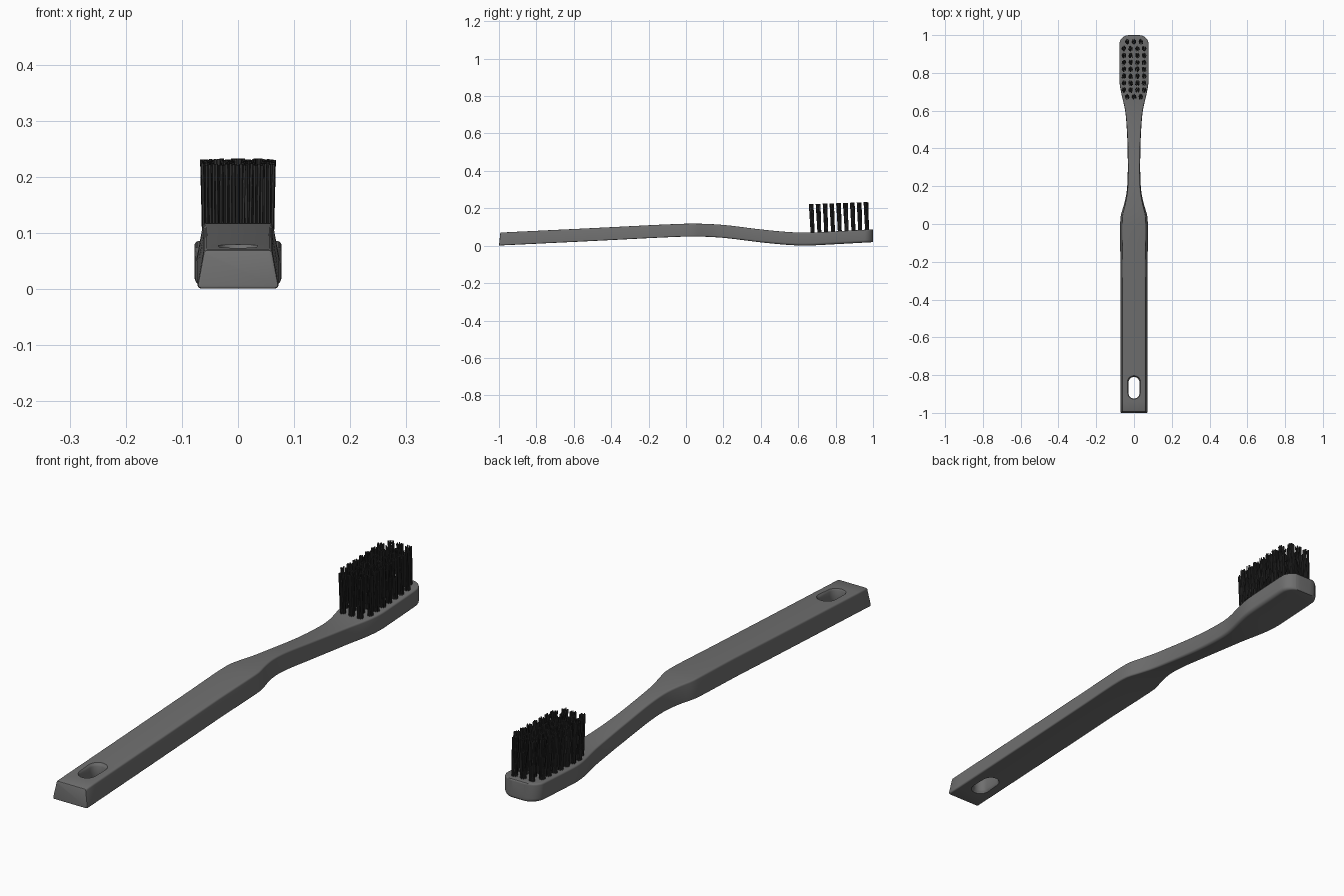
import bpy, bmesh, random
from math import sin, cos, pi, sqrt
from mathutils import Vector

if "Cube" in bpy.data.objects:
    bpy.data.objects.remove(bpy.data.objects["Cube"])

random.seed(4)

def material(name, g):
    m = bpy.data.materials.new(name)
    m.diffuse_color = (g, g, g, 1)
    m.use_nodes = True
    m.node_tree.nodes["Principled BSDF"].inputs["Base Color"].default_value = m.diffuse_color
    return m

def curve(pts, y):
    """Smooth interpolation through (y, value) points."""
    if y <= pts[0][0]:
        return pts[0][1]
    if y >= pts[-1][0]:
        return pts[-1][1]
    n = len(pts)
    i = max(k for k in range(n - 1) if pts[k][0] <= y)
    def slope(k):
        a, b = pts[max(k - 1, 0)], pts[min(k + 1, n - 1)]
        return (b[1] - a[1]) / (b[0] - a[0])
    (y0, v0), (y1, v1) = pts[i], pts[i + 1]
    h = y1 - y0
    t = (y - y0) / h
    return ((2*t**3 - 3*t*t + 1) * v0 + (t**3 - 2*t*t + t) * h * slope(i)
            + (3*t*t - 2*t**3) * v1 + (t**3 - t*t) * h * slope(i + 1))

def loft(bm, rings):
    rows = [[bm.verts.new(p) for p in r] for r in rings]
    n = len(rows[0])
    for a, b in zip(rows, rows[1:]):
        for i in range(n):
            bm.faces.new((a[i], a[(i + 1) % n], b[(i + 1) % n], b[i]))
    bm.faces.new(rows[0][::-1])
    bm.faces.new(rows[-1])

def finish(bm, name, mat=None):
    bmesh.ops.recalc_face_normals(bm, faces=bm.faces[:])
    me = bpy.data.meshes.new(name)
    bm.to_mesh(me)
    bm.free()
    ob = bpy.data.objects.new(name, me)
    bpy.context.collection.objects.link(ob)
    if mat:
        me.materials.append(mat)
    return ob

def activate(ob):
    bpy.ops.object.select_all(action='DESELECT')
    ob.select_set(True)
    bpy.context.view_layer.objects.active = ob

# side profile (underside height), plan half width and top taper along y
BOTTOM = [(-1, .001), (-.5, .025), (-.1, .045), (.05, .049), (.2, .042),
          (.4, .018), (.55, .004), (.65, .001), (.8, .008), (1, .019)]
WIDTH = [(-1, .072), (-.2, .072), (.03, .072), (.1, .054), (.15, .042), (.2, .036),
         (.28, .033), (.4, .034), (.5, .038), (.6, .047), (.7, .069),
         (.75, .0765), (.8, .0775), (1, .0775)]
TAPER = [(-1, .86), (-.5, .86), (0, .86), (.25, .93), (.7, 1), (1, 1)]
LOWER_ROUND = [(-1, .006), (0, .006), (.5, .012), (.75, .014), (1, .014)]
THICK = .069

def section(y, shrink=0.0):
    """Rounded trapezoid cross-section at y."""
    w = curve(WIDTH, y)
    r = .05
    if y > 1 - r:
        w += -r + sqrt(max(r*r - (y - 1 + r)**2, 0))
    wb, wt = w - shrink, w * curve(TAPER, y) - shrink
    z0 = curve(BOTTOM, y) + shrink
    z1 = z0 + THICK - 2 * shrink
    rl = max(curve(LOWER_ROUND, y) - shrink * .5, .002)
    ru = max(.007 - shrink * .5, .002)
    pts = []
    for sx, top, a0 in ((1, 0, -pi/2), (1, 1, 0), (-1, 1, pi/2), (-1, 0, pi)):
        rr, ww = (ru, wt) if top else (rl, wb)
        cx, cz = sx * (ww - rr), (z1 - rr if top else z0 + rr)
        for k in range(6):
            a = a0 + k * pi / 10
            pts.append([cx + rr * cos(a), y, cz + rr * sin(a)])
    if y < -.95:                      # butt end leans back slightly
        for p in pts:
            p[1] += .1 * p[2]
    return pts

# handle, neck and head in one loft
ys = [-.996, -.94, -.8, -.6, -.4, -.2, -.1, -.04, 0, .02]
ys += [.04 + i * .02 for i in range(46)]
ys += [.95 + .05 * sin(a * pi / 2 / 10) for a in range(1, 9)]
rings = [section(-1, .004), section(-.9988, .0012)] + [section(y) for y in ys]
rings += [section(.9965, .0005), section(.9990, .0025), section(.9998, .006)]
bm = bmesh.new()
loft(bm, rings)
handle = finish(bm, "handle", material("handle_grey", .16))

# slotted hanging hole with softened rims
def slot(z, r):
    y0, half = -.867, .028
    pts = []
    for k in range(26):
        a = (k if k < 13 else k - 1) * pi / 12
        pts.append((r * cos(a), y0 + (half if k < 13 else -half) + r * sin(a), z))
    return pts

zb = curve(BOTTOM, -.867)
zt = zb + THICK
bm = bmesh.new()
loft(bm, [slot(zb - .02, .042), slot(zb - .002, .036), slot(zb + .003, .032),
          slot(zb + .009, .029), slot(zt - .009, .029), slot(zt - .003, .032),
          slot(zt + .002, .036), slot(zt + .02, .042)])
cutter = finish(bm, "hole_cutter")
cutter.hide_render = True
mod = handle.modifiers.new("hole", 'BOOLEAN')
mod.operation = 'DIFFERENCE'
mod.solver = 'EXACT'
mod.object = cutter
activate(handle)
bpy.ops.object.modifier_apply(modifier=mod.name)
bpy.data.objects.remove(cutter)
activate(handle)
bpy.ops.object.shade_smooth_by_angle(angle=.6)

# bristles: nine rows of tufts, each tuft a bundle of thin strands
def strand(bm, base, tip, r, sides=6):
    rings = [[(c.x + r * cos(2*pi*i/sides), c.y + r * sin(2*pi*i/sides), c.z)
              for i in range(sides)] for c in (base, tip)]
    loft(bm, rings)

bm = bmesh.new()
for row in range(9):
    y = .677 + row * .0364
    cols = (-.036, 0, .036) if row in (0, 8) else (-.053, -.0177, .0177, .053)
    z = curve(BOTTOM, y) + THICK - .006
    top = .222 + .01 * row / 8
    for x in cols:
        offs = [(0, 0)] + [(.0045 * cos(a), .0045 * sin(a)) for a in (0.3, 2.4, 4.5)]
        turn = random.random() * 6
        offs += [(.0085 * cos(turn + i*pi/4), .0085 * sin(turn + i*pi/4)) for i in range(8)]
        for ox, oy in offs:
            s = random.uniform(.95, 1.3)
            base = Vector((x + ox, y + oy, z))
            tip = Vector((x * 1.02 + ox * s + random.uniform(-.0015, .0015),
                          y - .007 + oy * s + random.uniform(-.0015, .0015),
                          top + random.uniform(-.002, .001)))
            strand(bm, base, tip, .0025)
bristles = finish(bm, "bristles", material("bristle_dark", .03))
activate(bristles)
bpy.ops.object.shade_smooth_by_angle(angle=1.2)
